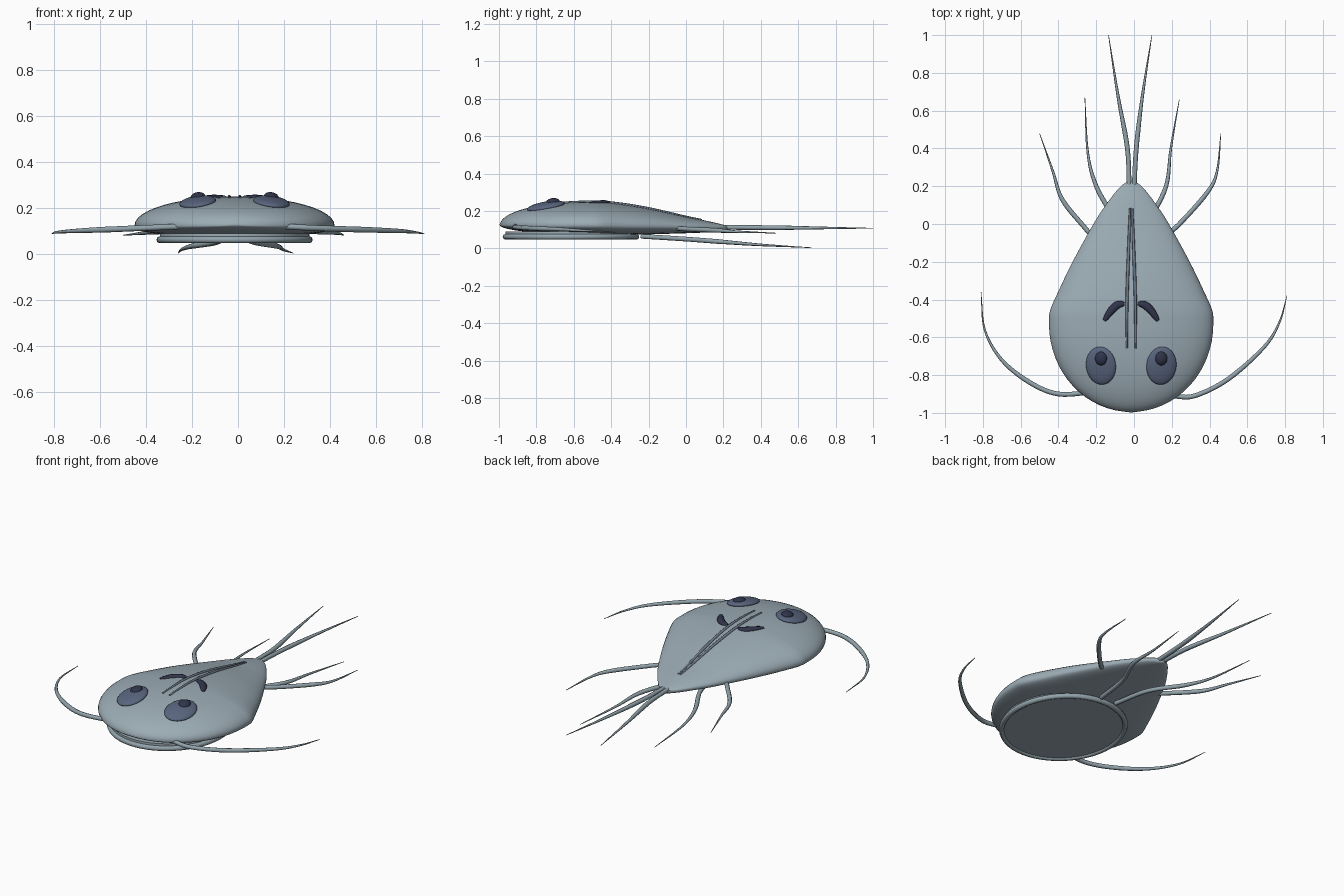
import bpy, bmesh
from math import sin, cos, pi
from mathutils import Vector
from mathutils.bvhtree import BVHTree

cube = bpy.data.objects.get("Cube")
if cube:
    bpy.data.objects.remove(cube, do_unlink=True)

MID = -0.015  # x of the body's axis


def material(name, colour):
    mat = bpy.data.materials.new(name)
    mat.use_nodes = True
    mat.diffuse_color = (*colour, 1)
    mat.node_tree.nodes["Principled BSDF"].inputs["Base Color"].default_value = (*colour, 1)
    return mat


skin = material("blue grey skin", (0.33, 0.41, 0.46))
whip = material("grey whip", (0.29, 0.37, 0.41))
slate = material("slate blue", (0.10, 0.13, 0.21))
navy = material("dark navy", (0.03, 0.035, 0.07))
groove = material("muted slate", (0.16, 0.20, 0.26))


def finish(name, bm, mat, angle=pi):
    bmesh.ops.recalc_face_normals(bm, faces=bm.faces)
    mesh = bpy.data.meshes.new(name)
    bm.to_mesh(mesh)
    bm.free()
    mesh.materials.append(mat)
    obj = bpy.data.objects.new(name, mesh)
    bpy.context.collection.objects.link(obj)
    smooth(obj, angle)
    return obj


def select_only(obj):
    bpy.ops.object.select_all(action='DESELECT')
    obj.select_set(True)
    bpy.context.view_layer.objects.active = obj


def smooth(obj, angle):
    select_only(obj)
    bpy.ops.object.shade_smooth_by_angle(angle=angle)


def spline(points, steps):
    """Catmull-Rom samples through a list of vectors."""
    pts = [Vector(p) for p in points]
    pts = [2 * pts[0] - pts[1]] + pts + [2 * pts[-1] - pts[-2]]
    out = []
    for a, b, c, d in zip(pts, pts[1:], pts[2:], pts[3:]):
        for i in range(steps):
            t = i / steps
            out.append(0.5 * (2 * b + (c - a) * t + (2 * a - 5 * b + 4 * c - d) * t ** 2
                              + (3 * b - a - 3 * c + d) * t ** 3))
    return out + [pts[-2]]


# Body: half ellipsoid in front, drawn out to a point behind
def make_body():
    # rows hold y, half width, height above the edge, depth below it
    rows = []
    for i in range(1, 16):
        t = i / 16 * pi / 2
        s = sin(t)
        rows.append((-0.53 - 0.465 * cos(t), 0.435 * s, 0.125 * s, 0.05 * s))
    tail = [(-0.53, 0.435, 0.125), (-0.46, 0.43, 0.125), (-0.36, 0.387, 0.117),
            (-0.2, 0.31, 0.093), (0, 0.2, 0.052), (0.1, 0.135, 0.034),
            (0.19, 0.065, 0.015), (0.23, 0.015, 0.003)]
    for y, w, h in spline(tail, 5):
        rows.append((y, w, h, min(0.05, 0.02 + w * 0.08)))
    bm = bmesh.new()
    n = 48
    rings = []
    for y, w, up, down in rows:
        edge = 0.125 - 0.015 * max(0, y + 0.53)
        ring = []
        for k in range(n):
            a = 2 * pi * k / n
            s = sin(a)
            z = edge + (up * s if s > 0 else -down * abs(s) ** 0.7)
            ring.append(bm.verts.new((MID + w * cos(a), y, z)))
        rings.append(ring)
    for r, q in zip(rings, rings[1:]):
        for k in range(n):
            m = (k + 1) % n
            bm.faces.new((r[k], r[m], q[m], q[k]))
    for ring, y in ((rings[0], -0.998), (rings[-1], 0.235)):
        tip = bm.verts.new((MID, y, sum(v.co.z for v in ring) / n))
        for k in range(n):
            bm.faces.new((ring[k], ring[(k + 1) % n], tip))
    return finish("body", bm, skin)


body = make_body()
bm = bmesh.new()
bm.from_mesh(body.data)
tree = BVHTree.FromBMesh(bm)
bm.free()


def on_back(x, y):
    """Point and normal on the upper surface."""
    hit = tree.ray_cast(Vector((x, y, 1)), Vector((0, 0, -1)))
    return hit[0], hit[1]


def tube(name, points, radius, mat, radii, closed=False):
    curve = bpy.data.curves.new(name, 'CURVE')
    curve.dimensions = '3D'
    curve.bevel_depth = radius
    curve.bevel_resolution = 2
    curve.use_fill_caps = True
    line = curve.splines.new('POLY')
    line.points.add(len(points) - 1)
    line.use_cyclic_u = closed
    for i, (p, co) in enumerate(zip(line.points, points)):
        p.co = (*co, 1)
        p.radius = radii(i / (len(points) - 1))
    obj = bpy.data.objects.new(name, curve)
    bpy.context.collection.objects.link(obj)
    select_only(obj)
    bpy.ops.object.convert(target='MESH')
    obj = bpy.context.object
    obj.data.materials.clear()
    obj.data.materials.append(mat)
    smooth(obj, pi / 3)
    return obj


# Whips: plan path, height at root and at tip
whips = {
    "front_whip_right": ([(-0.22, -0.89), (-0.4, -0.9), (-0.55, -0.84), (-0.7, -0.72),
                          (-0.79, -0.56), (-0.81, -0.36)], 0.12, 0.088),
    "front_whip_left": ([(0.2, -0.91), (0.32, -0.91), (0.5, -0.82), (0.69, -0.65),
                         (0.77, -0.52), (0.81, -0.38)], 0.12, 0.088),
    "side_whip_right": ([(-0.19, -0.1), (-0.26, -0.02), (-0.38, 0.13), (-0.43, 0.28),
                         (-0.5, 0.48)], 0.11, 0.082),
    "side_whip_left": ([(0.15, -0.08), (0.25, 0.01), (0.39, 0.17), (0.44, 0.28),
                        (0.46, 0.48)], 0.11, 0.082),
    "belly_whip_right": ([(-0.07, -0.24), (-0.1, 0), (-0.2, 0.2), (-0.245, 0.38),
                          (-0.26, 0.67)], 0.065, 0.004),
    "belly_whip_left": ([(0.03, -0.24), (0.08, 0), (0.17, 0.2), (0.195, 0.4),
                         (0.24, 0.66)], 0.065, 0.004),
    "tail_whip_right": ([(-0.025, 0.17), (-0.035, 0.4), (-0.085, 0.68), (-0.135, 1)],
                        0.113, 0.108),
    "tail_whip_left": ([(0, 0.17), (0.012, 0.4), (0.045, 0.68), (0.095, 1)], 0.113, 0.108),
}
for name, (path, root, tip) in whips.items():
    flat = spline(path, 6)
    last = len(flat) - 1
    points = [(p.x, p.y, root + (tip - root) * i / last) for i, p in enumerate(flat)]
    tube(name, points, 0.0125, whip, lambda t: min(1, 0.12 + 1.6 * (1 - t)))

# Sucker on the belly: shallow plate inside a raised rim
CENTRE_Y = -0.615


def oval(rx, ry, z, n=64):
    return [(MID + rx * cos(2 * pi * k / n), CENTRE_Y + ry * sin(2 * pi * k / n), z)
            for k in range(n)]


tube("sucker_rim", oval(0.325, 0.35, 0.062), 0.015, whip, lambda t: 1, closed=True)
bm = bmesh.new()
rims = [[bm.verts.new(p) for p in oval(0.325, 0.35, z)] for z in (0.057, 0.09)]
bm.faces.new(rims[0])
for k in range(len(rims[0])):
    bm.faces.new((rims[0][k - 1], rims[0][k], rims[1][k], rims[1][k - 1]))
bm.faces.new(rims[1])
finish("sucker_plate", bm, skin, pi / 6)


def blob(name, x, y, size, lift, mat, turn=0):
    """Flattened ball lying on the back."""
    point, normal = on_back(x, y)
    bm = bmesh.new()
    bmesh.ops.create_uvsphere(bm, u_segments=32, v_segments=16, radius=1)
    bmesh.ops.scale(bm, vec=size, verts=bm.verts)
    obj = finish(name, bm, mat)
    obj.rotation_mode = 'QUATERNION'
    spin = Vector((0, 0, 1)).rotation_difference(normal)
    obj.rotation_quaternion = spin @ Vector((1, 0, 0)).rotation_difference(
        Vector((cos(turn), sin(turn), 0)))
    obj.location = point + normal * lift
    return obj


# Paired markings on the back
for side, word in ((-1, "right"), (1, "left")):
    x = MID + side * 0.16
    blob("eye_" + word, x, -0.75, (0.08, 0.102, 0.022), 0.001, slate, side * -0.08)
    blob("pupil_" + word, x - side * 0.003, -0.71, (0.032, 0.037, 0.02), 0.018, navy)

    # Curved brow
    arc = [(0.035, -0.422), (0.07, -0.428), (0.105, -0.458), (0.143, -0.512)]
    brow = [on_back(MID + side * p.x, p.y)[0] + Vector((0, 0, 0.001))
            for p in spline([Vector(a) for a in arc], 6)]
    tube("brow_" + word, brow, 0.021, navy, lambda t: 0.35 + 0.65 * sin(pi * t) ** 0.6)
    obj = bpy.context.object
    for v in obj.data.vertices:
        z = on_back(v.co.x, v.co.y)[0].z
        v.co.z = z + (v.co.z - z) * 0.6

    # Long ridge down the spine
    ridge = [on_back(MID + side * p.x, p.y)[0]
             for p in spline([(0.023, -0.66), (0.022, -0.4), (0.014, -0.15), (0.006, 0.085)], 8)]
    tube("spine_ridge_" + word, ridge, 0.007, groove, lambda t: 0.7 + 0.5 * sin(pi * t))
